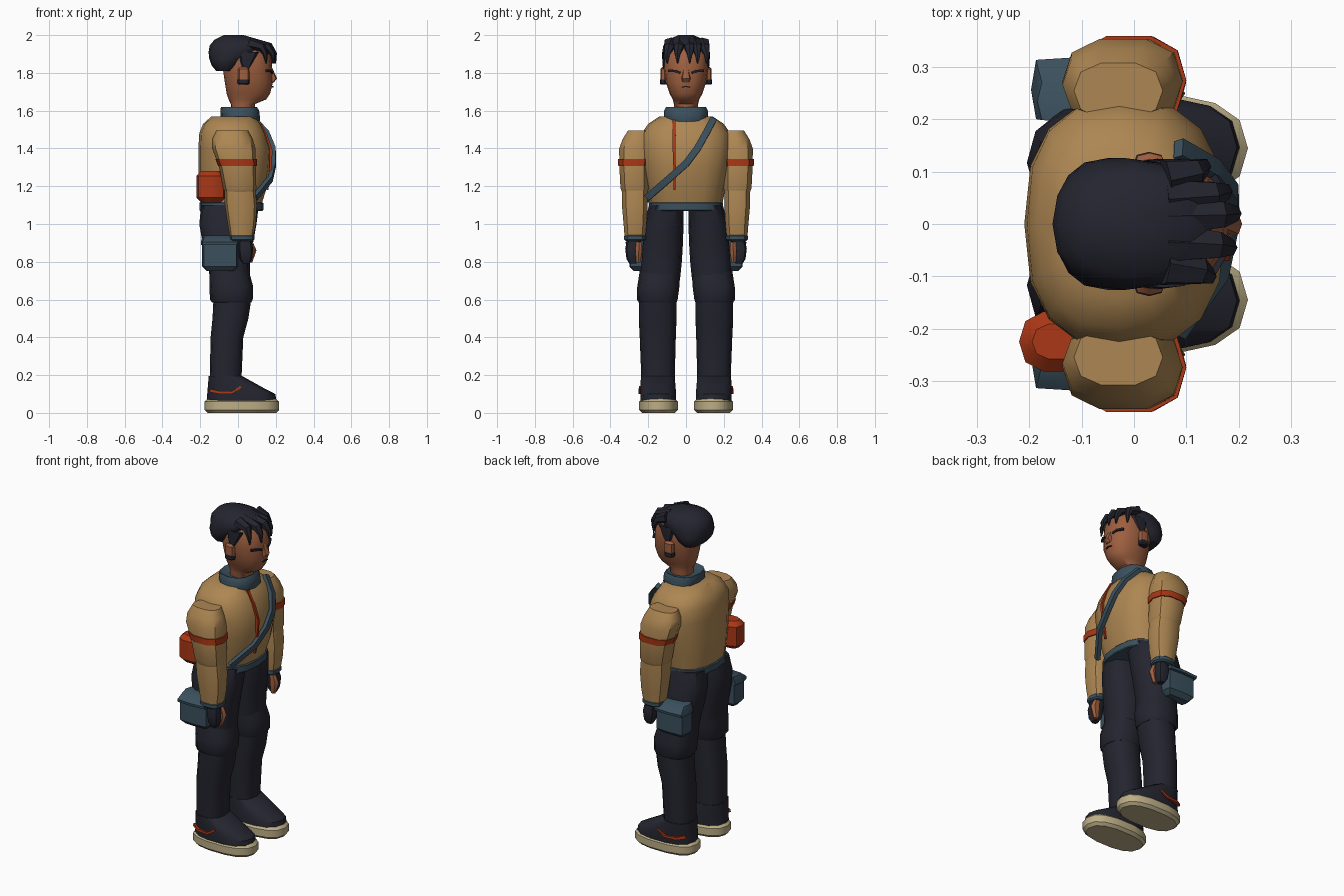
import bpy, bmesh
from math import cos, sin, pi, radians, copysign
from mathutils import Vector

cube = bpy.data.objects.get("Cube")
if cube:
    bpy.data.objects.remove(cube)


def material(name, red, green, blue):
    made = bpy.data.materials.new(name)
    made.use_nodes = True
    made.diffuse_color = (red, green, blue, 1)
    made.node_tree.nodes["Principled BSDF"].inputs["Base Color"].default_value = (red, green, blue, 1)
    return made


tan = material("tan cloth", red=.42, green=.24, blue=.085)
navy = material("dark navy", red=.018, green=.018, blue=.029)
slate = material("slate blue", red=.043, green=.08, blue=.11)
rust = material("rust red", red=.4, green=.038, blue=.008)
skin = material("brown skin", red=.34, green=.115, blue=.05)
cream = material("cream sole", red=.5, green=.42, blue=.24)


def bridge(name, loops, mat, crease):
    """Join closed loops of points, cap the ends and shade smooth by angle."""
    bm = bmesh.new()
    rows = [[bm.verts.new(point) for point in loop] for loop in loops]
    for low, high in zip(rows, rows[1:]):
        for i in range(len(low)):
            bm.faces.new((low[i - 1], low[i], high[i], high[i - 1]))
    bm.faces.new(rows[0][::-1])
    bm.faces.new(rows[-1])
    bmesh.ops.recalc_face_normals(bm, faces=bm.faces)
    mesh = bpy.data.meshes.new(name)
    bm.to_mesh(mesh)
    bm.free()
    mesh.materials.append(mat)
    mesh.polygons.foreach_set("use_smooth", [True] * len(mesh.polygons))
    mesh.set_sharp_from_angle(angle=radians(crease))
    bpy.context.collection.objects.link(bpy.data.objects.new(name, mesh))


def ring(z, back, front, outer, inner=None):
    """One horizontal section; symmetrical about the middle without inner."""
    return z, back, front, -outer if inner is None else inner, outer


def loft(name, mat, *rings, side=1, sides=12, square=2.5, crease=40):
    """Stack superellipse sections from the bottom up."""
    def bulge(value):
        return copysign(abs(value) ** (2 / square), value)
    turns = [2 * pi * i / sides for i in range(sides)]
    loops = [[((back + front) / 2 + (front - back) / 2 * bulge(cos(turn)),
               side * (inner + outer) / 2 + (outer - inner) / 2 * bulge(sin(turn)), z)
              for turn in turns] for z, back, front, inner, outer in rings]
    bridge(name, mat=mat, loops=loops, crease=crease)


def pillow(name, mat, bottom, top, back, front, inner, outer, edge, **options):
    """A block whose bottom and top rims are bevelled by edge."""
    loft(name, mat,
         ring(bottom, back + edge, front - edge, outer - edge, inner + edge),
         ring(bottom + edge, back, front, outer, inner),
         ring(top - edge, back, front, outer, inner),
         ring(top, back + edge, front - edge, outer - edge, inner + edge), **options)


def sweep(name, mat, path, width, depth, facing, tip=1, sides=4):
    """Run a flat section along a path, scaled towards tip at the end."""
    points = [Vector(point) for point in path]
    last = len(points) - 1
    radius = .5 / cos(pi / sides)
    loops = []
    for k, point in enumerate(points):
        along = (points[min(k + 1, last)] - points[max(k - 1, 0)]).normalized()
        across = Vector(facing).cross(along).normalized()
        out = along.cross(across)
        scale = radius * (1 + (tip - 1) * k / last)
        turns = [2 * pi * (i + .5) / sides for i in range(sides)]
        loops.append([point + across * width * scale * cos(turn)
                      + out * depth * scale * sin(turn) for turn in turns])
    bridge(name, mat=mat, loops=loops, crease=40)


# Jacket, waistband and collar
loft("jacket", tan,
     ring(z=1.09, back=-.195, front=.12, outer=.19),
     ring(z=1.2, back=-.21, front=.155, outer=.21),
     ring(z=1.3, back=-.21, front=.17, outer=.23),
     ring(z=1.4, back=-.21, front=.175, outer=.24),
     ring(z=1.48, back=-.205, front=.15, outer=.235),
     ring(z=1.53, back=-.185, front=.125, outer=.2),
     ring(z=1.57, back=-.14, front=.09, outer=.14), sides=16)
pillow("waistband", slate, bottom=1.07, top=1.115, back=-.205, front=.135,
       inner=-.197, outer=.197, edge=.005, sides=16)
loft("collar", slate,
     ring(z=1.525, back=-.07, front=.11, outer=.09),
     ring(z=1.55, back=-.09, front=.118, outer=.116),
     ring(z=1.6, back=-.094, front=.112, outer=.116),
     ring(z=1.62, back=-.09, front=.1, outer=.106),
     ring(z=1.605, back=-.06, front=.085, outer=.075))

# Zip and cross strap on the chest
sweep("zip", rust, width=.02, depth=.02, facing=(1, 0, 0), tip=.5,
      path=[(.105, -.062, 1.545), (.147, -.063, 1.47), (.175, -.063, 1.39),
            (.172, -.06, 1.28), (.155, -.06, 1.18)])
sweep("cross_strap", slate, width=.036, depth=.022, facing=(1, 0, .1),
      path=[(.085, .145, 1.555), (.155, .105, 1.48), (.188, .06, 1.4),
            (.19, 0, 1.32), (.172, -.09, 1.24), (.09, -.205, 1.14)])

# Hip roll on the right side
pillow("hip_roll", rust, bottom=1.115, top=1.28, back=-.22, front=-.065,
       inner=-.285, outer=-.165, edge=.025, sides=10)

# Head, nose and mouth
loft("head", skin,
     ring(z=1.57, back=-.035, front=.085, outer=.06),
     ring(z=1.635, back=-.038, front=.09, outer=.064),
     ring(z=1.66, back=-.05, front=.15, outer=.07),
     ring(z=1.69, back=-.06, front=.17, outer=.087),
     ring(z=1.75, back=-.07, front=.185, outer=.107),
     ring(z=1.82, back=-.08, front=.182, outer=.117),
     ring(z=1.89, back=-.08, front=.174, outer=.116),
     ring(z=1.95, back=-.06, front=.13, outer=.09), sides=16, square=2.3, crease=50)
loft("nose", skin,
     ring(z=1.75, back=.15, front=.19, outer=.02),
     ring(z=1.77, back=.15, front=.207, outer=.025),
     ring(z=1.825, back=.15, front=.182, outer=.013), sides=8)
sweep("mouth", navy, width=.005, depth=.008, facing=(1, 0, 0),
      path=[(.181, -.022, 1.724), (.184, 0, 1.728), (.181, .022, 1.724)])

# Hair cap and fringe locks
loft("hair", navy,
     ring(z=1.81, back=-.115, front=-.02, outer=.095),
     ring(z=1.84, back=-.14, front=.015, outer=.12),
     ring(z=1.875, back=-.152, front=.05, outer=.126),
     ring(z=1.91, back=-.156, front=.125, outer=.126),
     ring(z=1.945, back=-.15, front=.15, outer=.12),
     ring(z=1.975, back=-.125, front=.115, outer=.098),
     ring(z=2, back=-.075, front=.03, outer=.04), sides=16, square=2.3, crease=45)
locks = {"right_outer": -.1, "right": -.045, "middle": .02, "left": .062, "left_outer": .11}
for place, y in locks.items():
    reach = .2 - 5 * y * y
    sweep(place + "_fringe_lock", navy, width=.07, depth=.06, facing=(1, 0, .6), tip=.1, sides=6,
          path=[(.06, y * .8, 1.955), (reach * .85, y * .9, 1.935),
                (reach - .005, y, 1.9), (reach, y, 1.85)])

for side, word in ((1, "left_"), (-1, "right_")):
    # Eye, sideburn, ear and ear stud
    sweep(word + "eye", navy, width=.012, depth=.014, facing=(1, side * .4, 0),
          path=[(.178, side * .03, 1.8), (.171, side * .058, 1.81), (.151, side * .092, 1.812)])
    loft(word + "sideburn", navy,
         ring(z=1.815, back=.03, front=.055, inner=.1, outer=.121),
         ring(z=1.85, back=.015, front=.075, inner=.1, outer=.125),
         ring(z=1.91, back=0, front=.11, inner=.09, outer=.122), side=side, sides=8)
    pillow(word + "ear", skin, bottom=1.75, top=1.832, back=0, front=.06,
           inner=.09, outer=.136, edge=.012, side=side, sides=8)
    pillow(word + "ear_stud", navy, bottom=1.738, top=1.77, back=-.002, front=.06,
           inner=.09, outer=.138, edge=.006, side=side, sides=8)

    # Sleeve, armband and cuff
    loft(word + "upper_sleeve", tan,
         ring(z=1.17, back=-.07, front=.09, inner=.2, outer=.342),
         ring(z=1.19, back=-.078, front=.097, inner=.195, outer=.35),
         ring(z=1.3, back=-.1, front=.094, inner=.195, outer=.356),
         ring(z=1.4, back=-.137, front=.093, inner=.19, outer=.357),
         ring(z=1.45, back=-.137, front=.078, inner=.195, outer=.338),
         ring(z=1.494, back=-.115, front=.055, inner=.2, outer=.31), side=side, sides=10)
    loft(word + "armband", rust,
         ring(z=1.308, back=-.106, front=.1, inner=.19, outer=.362),
         ring(z=1.345, back=-.12, front=.1, inner=.187, outer=.363), side=side, sides=10)
    loft(word + "forearm_sleeve", tan,
         ring(z=.94, back=-.045, front=.083, inner=.212, outer=.328),
         ring(z=1, back=-.055, front=.094, inner=.206, outer=.333),
         ring(z=1.1, back=-.07, front=.1, inner=.2, outer=.342),
         ring(z=1.185, back=-.073, front=.092, inner=.2, outer=.342), side=side, sides=10)
    pillow(word + "cuff", slate, bottom=.91, top=.945, back=-.046, front=.087,
           inner=.21, outer=.33, edge=.008, side=side, sides=10)

    # Gloved hand with bare fingers
    loft(word + "glove", navy,
         ring(z=.79, back=.025, front=.062, inner=.262, outer=.3),
         ring(z=.815, back=.008, front=.075, inner=.25, outer=.315),
         ring(z=.87, back=0, front=.08, inner=.243, outer=.322),
         ring(z=.92, back=.005, front=.07, inner=.235, outer=.31), side=side, sides=8)
    loft(word + "fingers", skin,
         ring(z=.795, back=.045, front=.075, inner=.24, outer=.265),
         ring(z=.86, back=.04, front=.098, inner=.23, outer=.27),
         ring(z=.905, back=.04, front=.078, inner=.235, outer=.265), side=side, sides=6)

    # Trouser leg: thigh, knee panel and shin
    loft(word + "thigh", navy,
         ring(z=.72, back=-.15, front=.062, inner=.03, outer=.243),
         ring(z=.8, back=-.162, front=.065, inner=.022, outer=.243),
         ring(z=.9, back=-.188, front=.08, inner=.016, outer=.236),
         ring(z=1, back=-.205, front=.098, inner=.013, outer=.222),
         ring(z=1.1, back=-.195, front=.11, inner=.012, outer=.195), side=side)
    loft(word + "knee", navy,
         ring(z=.585, back=-.138, front=.07, inner=.05, outer=.25),
         ring(z=.6, back=-.148, front=.078, inner=.044, outer=.26),
         ring(z=.67, back=-.152, front=.08, inner=.035, outer=.258),
         ring(z=.75, back=-.152, front=.058, inner=.03, outer=.245), side=side)
    loft(word + "shin", navy,
         ring(z=.17, back=-.15, front=.018, inner=.06, outer=.236),
         ring(z=.4, back=-.145, front=.028, inner=.054, outer=.245),
         ring(z=.5, back=-.135, front=.055, inner=.05, outer=.25),
         ring(z=.6, back=-.13, front=.07, inner=.05, outer=.25), side=side)

    # Shoe, sole and side stripe
    loft(word + "shoe", navy,
         ring(z=.06, back=-.165, front=.205, inner=.05, outer=.243),
         ring(z=.1, back=-.163, front=.197, inner=.05, outer=.244),
         ring(z=.135, back=-.16, front=.13, inner=.053, outer=.244),
         ring(z=.195, back=-.155, front=.022, inner=.058, outer=.24), side=side, sides=14)
    pillow(word + "sole", cream, bottom=0, top=.075, back=-.178, front=.218,
           inner=.04, outer=.25, edge=.016, side=side, sides=14)
    sweep(word + "shoe_stripe", rust, width=.017, depth=.016, facing=(0, side, 0), tip=.7,
          path=[(-.145, side * .208, .118), (-.1, side * .238, .108),
                (-.03, side * .246, .108), (.015, side * .242, .138)])

    # Thigh pouch with flap
    pillow(word + "pouch", slate, bottom=.75, top=.93, back=-.19, front=0,
           inner=.195, outer=.3, edge=.025, side=side, sides=8, square=7)
    loft(word + "pouch_flap", slate,
         ring(z=.89, back=-.197, front=.005, inner=.195, outer=.318),
         ring(z=.905, back=-.197, front=.005, inner=.195, outer=.32),
         ring(z=.94, back=-.185, front=0, inner=.195, outer=.275), side=side, sides=8, square=7)
